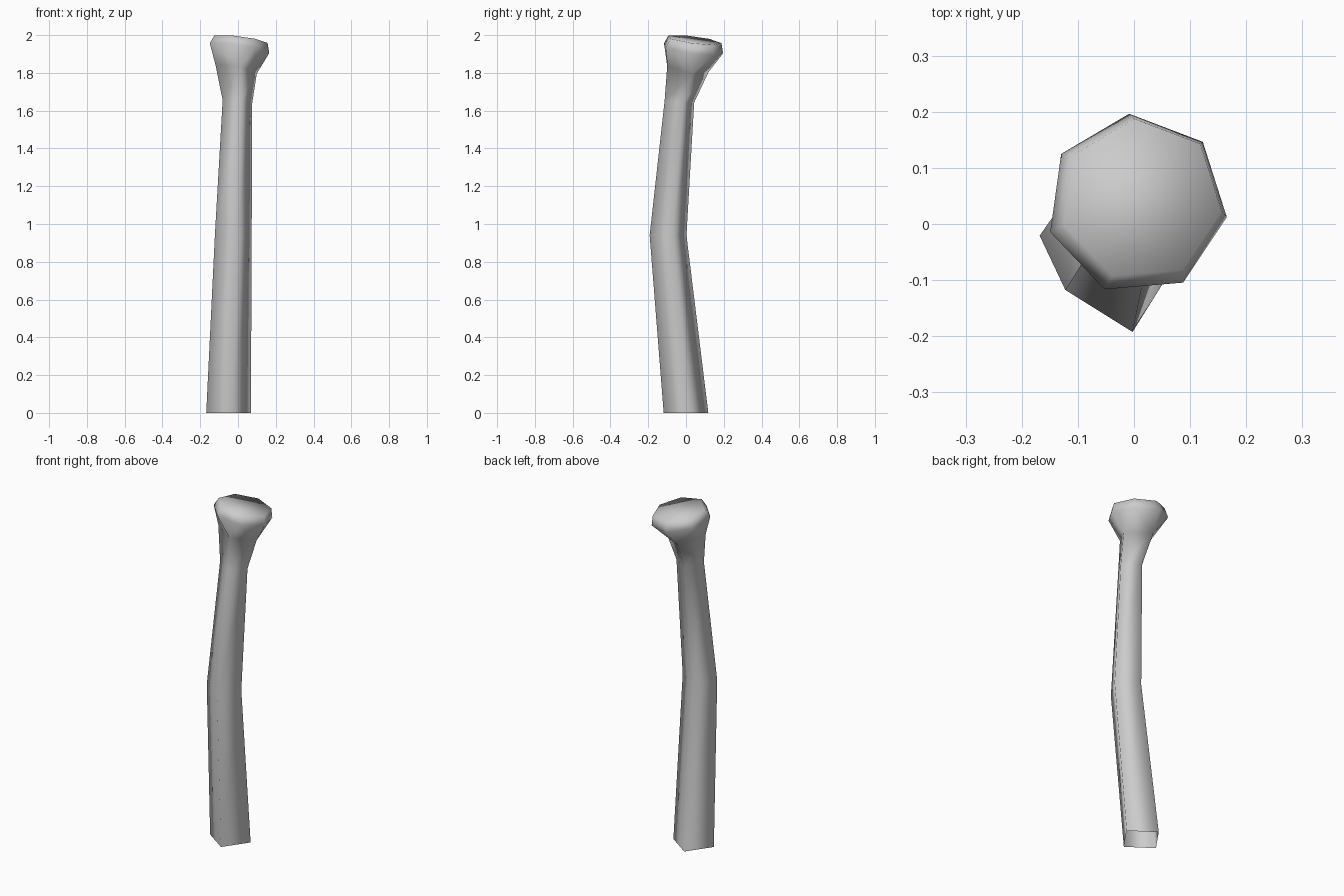
import bpy
import bmesh
import math

cube = bpy.data.objects.get("Cube")
if cube:
    bpy.data.objects.remove(cube, do_unlink=True)

grey = bpy.data.materials.new("plain grey")
grey.use_nodes = True
colour = (0.6, 0.6, 0.6, 1)
grey.diffuse_color = colour
grey.node_tree.nodes["Principled BSDF"].inputs["Base Color"].default_value = colour

bm = bmesh.new()


def ring(sides, x, y, z, radius, turn, tilt=0.0):
    """Regular polygon, tilted equally along x and y."""
    verts = []
    for i in range(sides):
        a = math.radians(turn) + math.tau * i / sides
        px, py = x + radius * math.cos(a), y + radius * math.sin(a)
        verts.append(bm.verts.new((px, py, z - tilt * (px + py))))
    return verts


def skin(low, high):
    """Join two rings, quads where the counts match, otherwise triangles."""
    n, m = len(low), len(high)
    if n == m:
        for i in range(n):
            j = (i + 1) % n
            bm.faces.new((low[i], low[j], high[j], high[i]))
        return
    i = j = 0
    while i < n or j < m:
        a, b = low[i % n], high[j % m]
        if j == m or (i < n and (i + 0.5) / n < (j + 0.5) / m):
            i += 1
            bm.faces.new((a, low[i % n], b))
        else:
            j += 1
            bm.faces.new((a, high[j % m], b))


# Square shaft with a bend, flaring neck, seven-sided head
rings = [
    ring(4, -0.05, 0.0, 0.0, 0.12, 10),
    ring(4, -0.025, -0.095, 0.94, 0.1, 13),
    ring(4, -0.003, -0.035, 1.645, 0.08, 12, 0.08),
    ring(4, -0.01, 0.01, 1.82, 0.112, 12, 0.18),
    ring(7, 0.005, 0.035, 1.932, 0.162, -8, 0.149),
    ring(7, 0.013, 0.043, 1.982, 0.145, -8, 0.13),
]
for low, high in zip(rings, rings[1:]):
    skin(low, high)
bm.faces.new(rings[-1])

bmesh.ops.recalc_face_normals(bm, faces=bm.faces)
for face in bm.faces:
    face.smooth = True

mesh = bpy.data.meshes.new("bent_post")
bm.to_mesh(mesh)
bm.free()
mesh.materials.append(grey)
post = bpy.data.objects.new("bent_post", mesh)
bpy.context.collection.objects.link(post)
